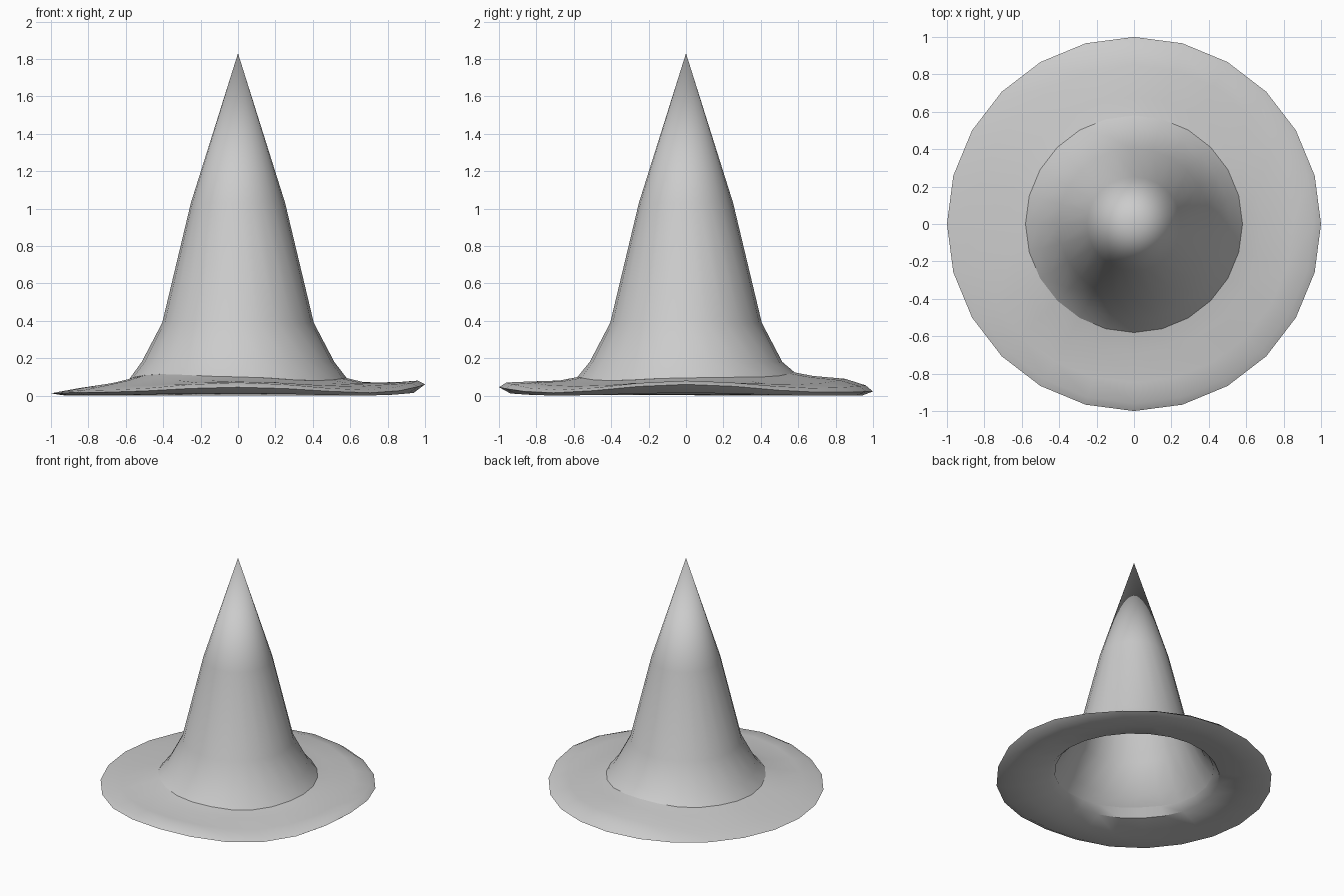
import bpy, bmesh, math

if "Cube" in bpy.data.objects:
    bpy.data.objects.remove(bpy.data.objects["Cube"])

SIDES = 24

# Height round a ring, eased between values given every 45 degrees
def wave(vals, ang):
    t = ang / (2 * math.pi) * len(vals)
    i = int(t + 1e-6)
    f = (1 - math.cos(math.pi * (t - i))) / 2
    return vals[i % len(vals)] * (1 - f) + vals[(i + 1) % len(vals)] * f

# Lofts rings of (radius, height or list of heights); radius 0 makes a tip
def loft(name, rings, closed=False):
    bm = bmesh.new()
    loops = []
    for r, z in rings:
        if r == 0:
            loops.append([bm.verts.new((0, 0, z))] * SIDES)
            continue
        loop = []
        for k in range(SIDES):
            a = 2 * math.pi * k / SIDES
            h = wave(z, a) if isinstance(z, list) else z
            loop.append(bm.verts.new((r * math.cos(a), r * math.sin(a), h)))
        loops.append(loop)
    pairs = list(zip(loops, loops[1:]))
    if closed:
        pairs.append((loops[-1], loops[0]))
    for a, b in pairs:
        for k in range(SIDES):
            n = (k + 1) % SIDES
            quad = list(dict.fromkeys((a[k], b[k], b[n], a[n])))
            bm.faces.new(quad)
    bm.normal_update()
    me = bpy.data.meshes.new(name)
    bm.to_mesh(me)
    bm.free()
    ob = bpy.data.objects.new(name, me)
    bpy.context.collection.objects.link(ob)
    bpy.ops.object.select_all(action='DESELECT')
    ob.select_set(True)
    bpy.context.view_layer.objects.active = ob
    bpy.ops.object.shade_smooth_by_angle(angle=math.radians(40))
    return ob

# Seam where the crown meets the wavy brim
seam = [.095, .10, .125, .10, .09, .115, .10, .08]

# Hollow pointed crown
loft("crown", [(0, 1.83), (.252, 1.03), (.405, .39), (.515, .18), (.58, seam)])

# Thin wavy brim with an open centre
loft("brim", [
    (.575, seam),
    (.68, [.07, .08, .105, .08, .065, .085, .08, .065]),
    (.85, [.072, .06, .09, .05, .04, .05, .075, .05]),
    (.96, [.08, .04, .055, .025, .02, .03, .07, .03]),
    (1.0, [.06, .018, .022, .015, .012, .018, .045, .015]),
    (.94, [.015, 0, 0, 0, .002, .005, .012, 0]),
    (.80, [.02, .005, .02, .005, .005, .01, .02, .003]),
    (.62, [.05, .045, .05, .04, .04, .05, .05, .04]),
], closed=True)
